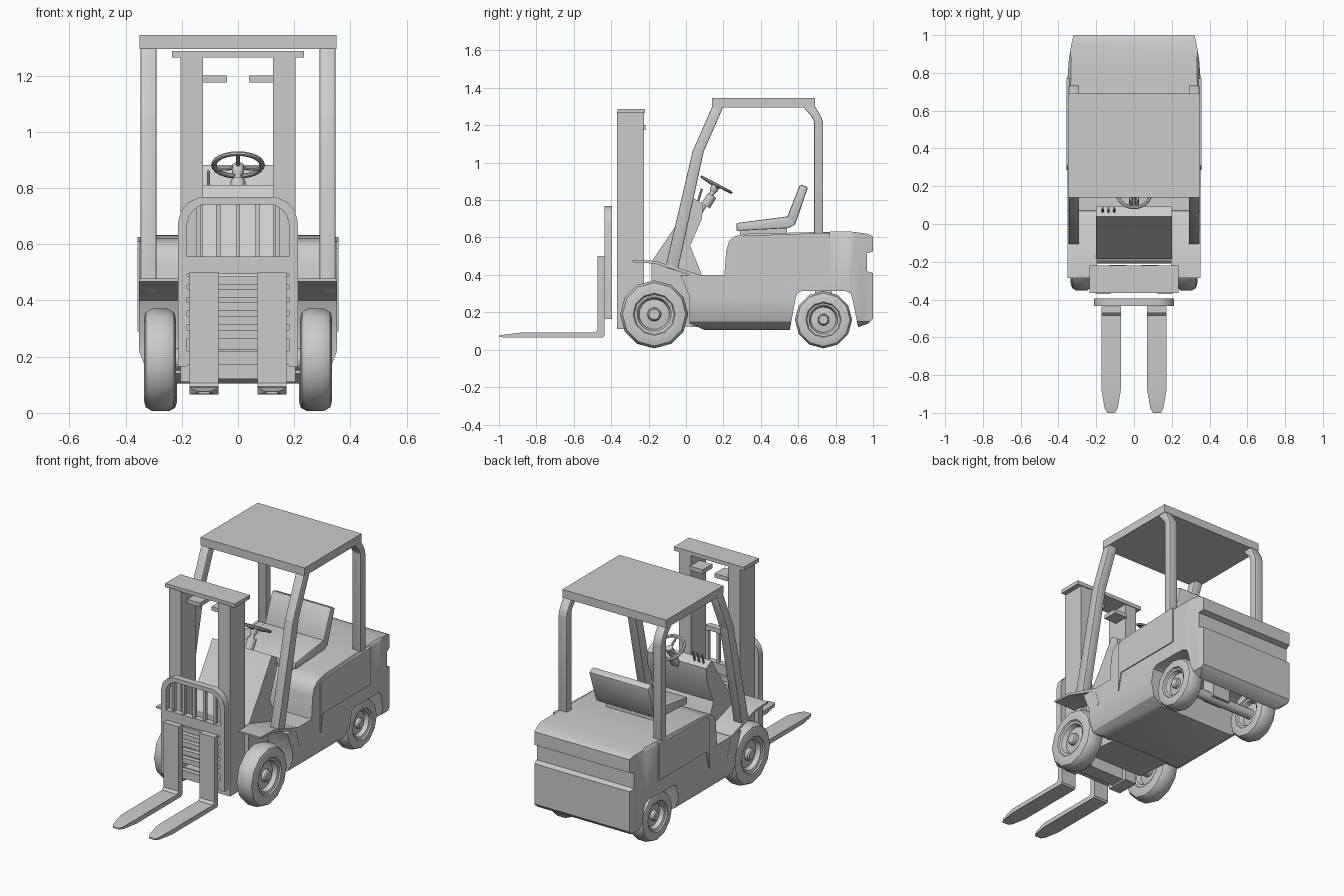
import bpy, bmesh, math
from mathutils import Vector, Matrix

if "Cube" in bpy.data.objects:
    bpy.data.objects.remove(bpy.data.objects["Cube"])


def finish(name, bm):
    bmesh.ops.recalc_face_normals(bm, faces=bm.faces)
    me = bpy.data.meshes.new(name)
    bm.to_mesh(me)
    bm.free()
    ob = bpy.data.objects.new(name, me)
    bpy.context.collection.objects.link(ob)
    return ob


def prism(name, pts, axis, a, b, bevel=0):
    """Extrude a 2D outline along an axis: x takes (y,z), y takes (x,z), z takes (x,y)."""
    put = {'x': lambda p, t: (t, p[0], p[1]),
           'y': lambda p, t: (p[0], t, p[1]),
           'z': lambda p, t: (p[0], p[1], t)}[axis]
    bm = bmesh.new()
    face = bm.faces.new([bm.verts.new(put(p, a)) for p in pts])
    res = bmesh.ops.extrude_face_region(bm, geom=[face])
    d = Vector(put((0, 0), b - a))
    for v in res['geom']:
        if isinstance(v, bmesh.types.BMVert):
            v.co += d
    if bevel:
        bmesh.ops.bevel(bm, geom=bm.edges[:], offset=bevel, segments=2,
                        profile=0.5, affect='EDGES')
    return finish(name, bm)


def box(name, x0, x1, y0, y1, z0, z1, bevel=0):
    return prism(name, [(x0, y0), (x1, y0), (x1, y1), (x0, y1)], 'z', z0, z1, bevel)


def lathe(name, prof, seg, matrix, closed=False):
    """Revolve (radius, height) points about local z."""
    bm = bmesh.new()
    vs = [bm.verts.new((r, 0, h)) for r, h in prof]
    es = [bm.edges.new(p) for p in zip(vs, vs[1:])]
    if closed:
        es.append(bm.edges.new((vs[-1], vs[0])))
    bmesh.ops.spin(bm, geom=vs + es, cent=(0, 0, 0), axis=(0, 0, 1),
                   angle=2 * math.pi, steps=seg)
    bmesh.ops.remove_doubles(bm, verts=bm.verts, dist=1e-5)
    bm.transform(matrix)
    return finish(name, bm)


def rod(name, a, b, r, seg=12):
    a, b = Vector(a), Vector(b)
    d = b - a
    m = Matrix.Translation(a) @ d.to_track_quat('Z', 'Y').to_matrix().to_4x4()
    return lathe(name, [(0, 0), (r, 0), (r, d.length), (0, d.length)], seg, m)


def intersect(ob, cutter):
    mod = ob.modifiers.new('cut', 'BOOLEAN')
    mod.operation, mod.solver, mod.object = 'INTERSECT', 'EXACT', cutter
    bpy.context.view_layer.objects.active = ob
    bpy.ops.object.modifier_apply(modifier='cut')
    bpy.data.objects.remove(cutter)


def both(half):
    """Close a half outline by mirroring it across x = 0."""
    return half + [(-x, y) for x, y in reversed(half)]


# main body and counterweight: side profile trimmed by plan and cross-section
body = prism('body', [
    (0.10, 0.105), (0.555, 0.105), (0.585, 0.27), (0.595, 0.30), (0.62, 0.315),
    (0.85, 0.315), (0.88, 0.30), (0.89, 0.27), (0.92, 0.12), (0.975, 0.14),
    (1.0, 0.165), (1.0, 0.41), (0.967, 0.42), (0.967, 0.515), (1.0, 0.525),
    (1.0, 0.605), (0.97, 0.62), (0.87, 0.633), (0.33, 0.62), (0.26, 0.607),
    (0.23, 0.58), (0.215, 0.53), (0.205, 0.40), (-0.03, 0.40), (0.02, 0.28),
    (0.02, 0.14)], 'x', -0.5, 0.5)
intersect(body, prism('plan_cutter', both(
    [(0.352, -0.5), (0.352, 0.77), (0.345, 0.87), (0.332, 0.95), (0.308, 1.05)]),
    'z', -1, 2))
intersect(body, prism('section_cutter', both(
    [(0.2, 0.09), (0.27, 0.112), (0.325, 0.15), (0.352, 0.22), (0.354, 0.595),
     (0.345, 0.62), (0.325, 0.64)]), 'y', -1, 2))

# dash with the front frame below it
prism('dash_and_front_frame', [
    (-0.185, 0.14), (0.06, 0.12), (0.085, 0.40), (0.022, 0.555), (0.085, 0.70),
    (0.092, 0.78), (0.04, 0.81), (-0.08, 0.625), (-0.185, 0.47)], 'x', -0.2, 0.2)

# roof
box('roof', -0.35, 0.35, 0.14, 0.69, 1.295, 1.345)

for side, s in (('right', 1), ('left', -1)):
    # body side panels and fenders
    prism(side + '_side_panel', [(0.285, 0.29), (0.285, 0.585), (0.31, 0.61),
          (0.77, 0.625), (0.77, 0.40), (0.31, 0.40)], 'x', s * 0.33, s * 0.358)
    prism(side + '_fender', [(-0.285, 0.468), (-0.285, 0.478), (-0.165, 0.475),
          (0.07, 0.402), (0.108, 0.285), (0.09, 0.28), (0.05, 0.39),
          (-0.165, 0.46)], 'x', s * 0.195, s * 0.353)

    # roof pillars
    prism(side + '_front_pillar', [(-0.11, 0.44), (0.035, 1.06), (0.14, 1.30),
          (0.20, 1.30), (0.095, 1.06), (-0.045, 0.42)], 'x', s * 0.29, s * 0.347, 0.006)
    prism(side + '_rear_pillar', [(0.685, 0.60), (0.685, 1.22), (0.672, 1.245),
          (0.625, 1.30), (0.69, 1.30), (0.725, 1.24), (0.733, 1.21),
          (0.733, 0.60)], 'x', s * 0.29, s * 0.347, 0.006)

    # mast rails and chain tabs
    box(side + '_mast_rail', s * 0.125, s * 0.205, -0.37, -0.225, 0.11, 1.27)
    box(side + '_mast_tab', s * 0.04, s * 0.13, -0.31, -0.217, 1.175, 1.20)

    # fork with narrowing tip
    fork = prism(side + '_fork', [
        (-1.0, 0.068), (-0.975, 0.066), (-0.88, 0.065), (-0.445, 0.065),
        (-0.436, 0.075), (-0.436, 0.50), (-0.472, 0.50), (-0.472, 0.107),
        (-0.485, 0.093), (-0.88, 0.092), (-0.975, 0.08), (-1.0, 0.076)],
        'x', s * 0.07, s * 0.172)
    for v in fork.data.vertices:
        k = 0.4 if v.co.y < -0.99 else 0.68 if v.co.y < -0.97 else 1
        v.co.x = s * 0.121 + (v.co.x - s * 0.121) * k

    # wheels: faceted tyre and dished rim with hub
    for end, x, y, r, w in (('front', 0.278, -0.17, 0.182, 0.057),
                            ('rear', 0.272, 0.735, 0.153, 0.055)):
        m = Matrix.Translation((s * x, y, r + 0.007)) @ Matrix.Rotation(s * math.pi / 2, 4, 'Y')
        half = [(0.57, 0.75), (0.62, 0.97), (0.80, 1.0), (0.93, 0.88), (1.0, 0.5)]
        prof = [(a * r, b * w) for a, b in half]
        prof += [(a, -b) for a, b in reversed(prof)]
        lathe(f'{side}_{end}_tyre', prof, 12, m, True)
        rim = [(0, 0.85), (0.15, 0.85), (0.19, 0.72), (0.20, 0.4), (0.44, 0.3),
               (0.50, 0.75), (0.60, 0.85), (0.62, 0.6)]
        prof = [(a * r, b * w) for a, b in rim]
        prof += [(a, -b) for a, b in reversed(prof)]
        lathe(f'{side}_{end}_rim', prof, 24, m)

# axles
rod('front_axle', (-0.26, -0.17, 0.19), (0.26, -0.17, 0.19), 0.04)
rod('rear_axle', (-0.26, 0.735, 0.16), (0.26, 0.735, 0.16), 0.03)
box('rear_axle_mount', -0.06, 0.06, 0.69, 0.78, 0.15, 0.33)

# mast cross pieces
box('mast_top_plate', -0.235, 0.235, -0.365, -0.22, 1.265, 1.288)
box('mast_lower_bar', -0.14, 0.14, -0.34, -0.25, 0.12, 0.19)

# load backrest: arched frame, bars, plate and slats
outer = [(0.213, 0.165), (0.213, 0.68), (0.202, 0.72), (0.175, 0.75), (0.135, 0.768)]
inner = [(0.182, 0.165), (0.182, 0.67), (0.174, 0.70), (0.155, 0.725), (0.125, 0.742)]
prism('backrest_frame', both(outer) + list(reversed(both(inner))), 'y', -0.435, -0.395)
for i in range(5):
    x = (i - 2) * 0.07
    box(f'backrest_bar_{i + 1}', x - 0.008, x + 0.008, -0.425, -0.405, 0.54, 0.75)
box('carriage_plate', -0.19, 0.19, -0.434, -0.397, 0.495, 0.557)
for i, (z, h) in enumerate([(0.17, 0.05), (0.265, 0.03), (0.315, 0.03),
                            (0.365, 0.03), (0.41, 0.03), (0.455, 0.03)]):
    box(f'carriage_slat_{i + 1}', -0.19, 0.19, -0.43, -0.40, z, z + h)

# seat
box('seat_base', -0.16, 0.16, 0.29, 0.54, 0.61, 0.655)
prism('seat_cushion', [(0.27, 0.635), (0.27, 0.677), (0.54, 0.712), (0.59, 0.675),
      (0.55, 0.65)], 'x', -0.2, 0.2, 0.006)
prism('seat_back', [(0.537, 0.70), (0.61, 0.885), (0.652, 0.868), (0.585, 0.672)],
      'x', -0.2, 0.2, 0.01)

# steering wheel, spokes and column
tilt = Matrix.Translation((0, 0.163, 0.882)) @ Matrix.Rotation(math.radians(-28), 4, 'X')
ring = [(0.086 + 0.010 * math.cos(t), 0.008 * math.sin(t))
        for t in (k * math.pi / 4 for k in range(8))]
lathe('steering_wheel', ring, 24, tilt, True)
lathe('steering_hub', [(0, 0.0), (0.02, 0.0), (0.022, -0.03), (0.014, -0.045), (0, -0.045)],
      16, tilt)
for i, deg in enumerate((20, 160, 270)):
    a = math.radians(deg)
    rod(f'steering_spoke_{i + 1}', tilt @ Vector((0, 0, -0.012)),
        tilt @ Vector((0.085 * math.cos(a), 0.085 * math.sin(a), 0)), 0.007, 8)
rod('steering_column', (0, 0.155, 0.86), (0, 0.05, 0.70), 0.014)
rod('column_collar', (0, 0.14, 0.825), (0, 0.105, 0.77), 0.026)

# control levers on the dash
for i, x in enumerate((-0.105, -0.135, -0.165)):
    rod(f'lever_{i + 1}', (x, 0.06, 0.78), (x, 0.085, 0.86), 0.006, 8)

# shading: smooth with sharp edges kept
bpy.ops.object.select_all(action='SELECT')
bpy.context.view_layer.objects.active = body
bpy.ops.object.shade_smooth_by_angle(angle=math.radians(32))
